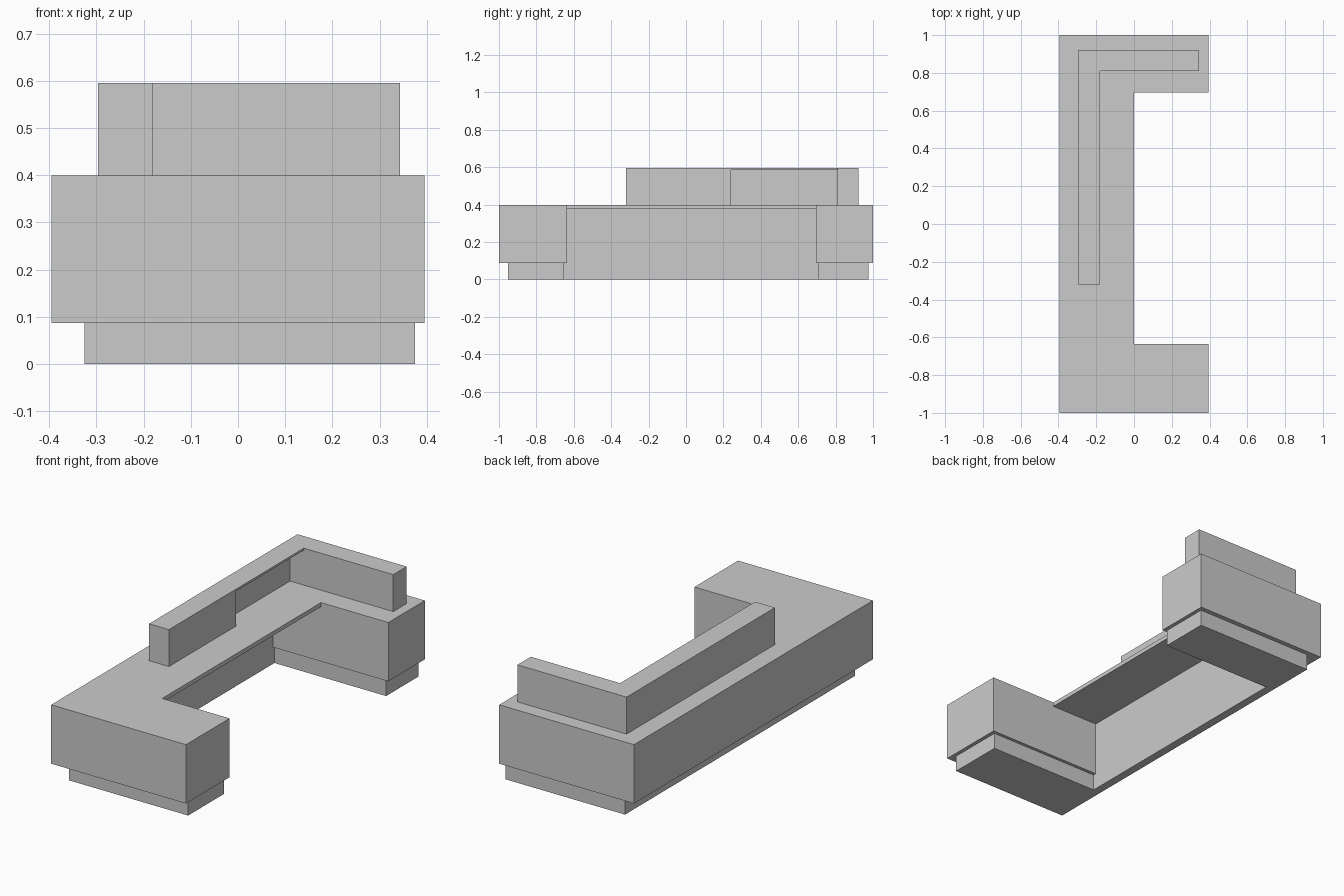
import bpy, bmesh

if "Cube" in bpy.data.objects:
    bpy.data.objects.remove(bpy.data.objects["Cube"])


def prism(name, outline, z0, z1):
    """Extrude a closed xy outline (counter-clockwise) from z0 to z1."""
    bm = bmesh.new()
    face = bm.faces.new([bm.verts.new((x, y, z0)) for x, y in outline])
    top = bmesh.ops.extrude_face_region(bm, geom=[face])
    verts = [v for v in top["geom"] if isinstance(v, bmesh.types.BMVert)]
    bmesh.ops.translate(bm, verts=verts, vec=(0, 0, z1 - z0))
    bmesh.ops.recalc_face_normals(bm, faces=bm.faces)
    mesh = bpy.data.meshes.new(name)
    bm.to_mesh(mesh)
    bm.free()
    obj = bpy.data.objects.new(name, mesh)
    bpy.context.collection.objects.link(obj)
    return obj


def rect(x0, x1, y0, y1):
    return [(x0, y0), (x1, y0), (x1, y1), (x0, y1)]


def c_shape(x0, x1, y0, y1, inner_x, inner_y0, inner_y1):
    return [(x0, y0), (x1, y0), (x1, inner_y0), (inner_x, inner_y0),
            (inner_x, inner_y1), (x1, inner_y1), (x1, y1), (x0, y1)]


def cut(target, cutter):
    mod = target.modifiers.new("recess", 'BOOLEAN')
    mod.operation = 'DIFFERENCE'
    mod.solver = 'EXACT'
    mod.object = cutter
    cutter.hide_render = True
    cutter.hide_set(True)


# Recessed plinth
prism("plinth", c_shape(-0.325, 0.375, -0.953, 0.975, -0.28, -0.652, 0.705), 0, 0.087)

# Main C-shaped counter, hollowed under its thin overhanging top
counter = prism("counter", c_shape(-0.395, 0.395, -1, 1, 0, -0.635, 0.695), 0.087, 0.399)
cut(counter, prism("counter_cutter", rect(-0.28, 0.2, -0.635, 0.695), -0.1, 0.377))

# Raised L-shaped shelf, recessed along part of its inner side
shelf = prism("raised_shelf", [(-0.297, -0.32), (-0.181, -0.32), (-0.181, 0.81),
                               (0.343, 0.81), (0.343, 0.922), (-0.297, 0.922)], 0.399, 0.595)
cut(shelf, prism("shelf_cutter", rect(-0.262, -0.1, 0.24, 0.81), 0.3, 0.584))
